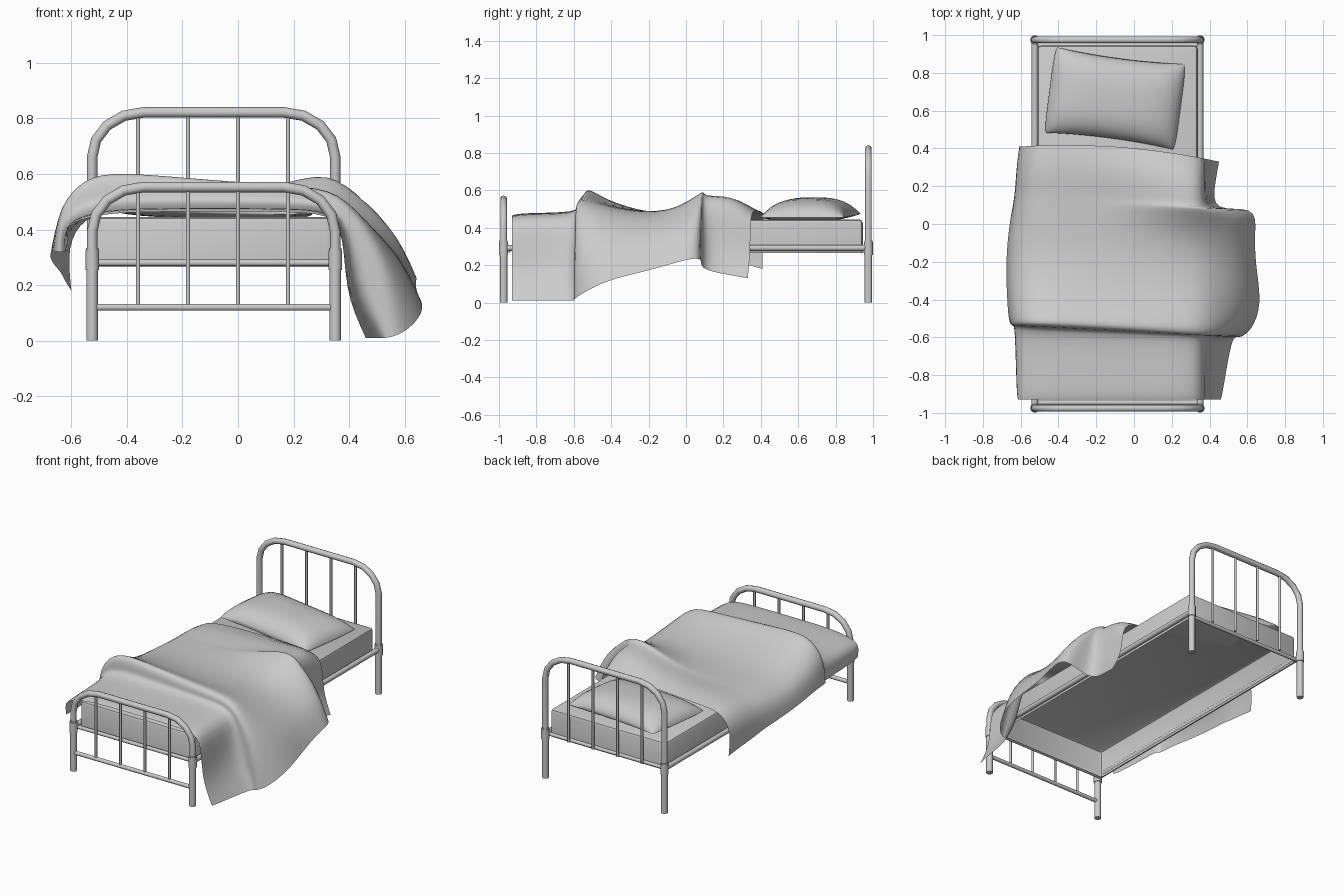
import bpy, bmesh, math
from mathutils import Matrix

if "Cube" in bpy.data.objects:
    bpy.data.objects.remove(bpy.data.objects["Cube"])

grey = bpy.data.materials.new("plain_grey")
grey.use_nodes = True
grey.diffuse_color = (0.6, 0.6, 0.6, 1)
grey.node_tree.nodes["Principled BSDF"].inputs["Base Color"].default_value = grey.diffuse_color

MID = -0.0875                       # middle of the bed frame in x
HALF = 0.4375                       # from the middle to each post
LEFT, RIGHT = MID - HALF, MID + HALF
END = 0.975                         # y of head and foot posts


def finish(name, data):
    obj = bpy.data.objects.new(name, data)
    data.materials.append(grey)
    bpy.context.collection.objects.link(obj)
    return obj


def tube(name, points, radius):
    """Round bar that follows a list of points."""
    curve = bpy.data.curves.new(name, "CURVE")
    curve.dimensions = "3D"
    curve.bevel_depth = radius
    curve.bevel_resolution = 3
    curve.use_fill_caps = True
    spline = curve.splines.new("POLY")
    spline.points.add(len(points) - 1)
    for slot, point in zip(spline.points, points):
        slot.co = (*point, 1)
    return finish(name, curve)


def mesh_object(name, bm):
    bmesh.ops.recalc_face_normals(bm, faces=bm.faces)
    mesh = bpy.data.meshes.new(name)
    bm.to_mesh(mesh)
    bm.free()
    return finish(name, mesh)


def smooth(obj, angle):
    bpy.ops.object.select_all(action="DESELECT")
    obj.select_set(True)
    bpy.context.view_layer.objects.active = obj
    bpy.ops.object.shade_smooth_by_angle(angle=math.radians(angle))


def grid_faces(bm, rows):
    for low, high in zip(rows, rows[1:]):
        for i in range(len(low) - 1):
            bm.faces.new((low[i], low[i + 1], high[i + 1], high[i]))


# Head and foot ends: arch, spindles, legs and collars
def bed_end(name, y, top, spindle_base):
    reach, drop, steps = 0.185, 0.16, 4
    corner = []
    for i in range(steps + 1):
        a = math.pi / 2 * i / steps
        corner.append((HALF - reach + reach * math.cos(a), top - drop + drop * math.sin(a)))
    side = [(HALF, 0.29)] + corner
    path = [(MID - x, y, z) for x, z in side] + [(MID + x, y, z) for x, z in reversed(side)]
    tube(name + "_arch", path, 0.019)
    for i in range(4):
        x = 0.18 * (i - 2)
        tube(name + "_spindle", [(x, y, spindle_base), (x, y, top)], 0.008)
    for x in (LEFT, RIGHT):
        tube(name + "_leg", [(x, y, 0), (x, y, 0.29)], 0.021)
        tube(name + "_collar", [(x, y, 0.255), (x, y, 0.325)], 0.025)
        tube(name + "_collar_ring", [(x, y, 0.315), (x, y, 0.333)], 0.022)
    tube(name + "_rail", [(LEFT, y * 0.97, 0.28), (RIGHT, y * 0.97, 0.28)], 0.012)


bed_end("headboard", END, 0.822, 0.28)
bed_end("footboard", -END, 0.553, 0.12)
tube("footboard_lower_bar", [(LEFT, -END, 0.12), (RIGHT, -END, 0.12)], 0.013)
for x in (LEFT, RIGHT):
    tube("side_rail", [(x, -END, 0.292), (x, END, 0.292)], 0.017)

# Mattress: rounded shell, open underneath
bm = bmesh.new()
bmesh.ops.create_cube(bm, size=1, matrix=Matrix.Translation((MID, 0.01, 0.355))
                      @ Matrix.Diagonal((0.85, 1.87, 0.18, 1)))
bmesh.ops.delete(bm, geom=[f for f in bm.faces if f.normal.z < -0.5], context="FACES_ONLY")
edges = [e for e in bm.edges if not e.is_boundary]
bmesh.ops.bevel(bm, geom=edges, offset=0.02, segments=2, affect="EDGES", profile=0.5)
smooth(mesh_object("mattress", bm), 40)

# Pillow: puffed cushion with pinched sides, slightly turned
bm = bmesh.new()
N = 16
for height in (0.096, -0.025):
    rows = []
    for j in range(N + 1):
        v = math.sin(math.pi * (j / N - 0.5))
        row = []
        for i in range(N + 1):
            u = math.sin(math.pi * (i / N - 0.5))
            puff = max(0, (1 - u ** 4) * (1 - abs(v) ** 3)) ** 0.55
            x = 0.35 * u * (1 - 0.03 * v ** 6)
            y = 0.228 * v * (1 - 0.07 * (1 - u * u))
            row.append(bm.verts.new((x, y, height * puff - 0.01 * u)))
        rows.append(row)
    grid_faces(bm, rows)
bmesh.ops.remove_doubles(bm, verts=bm.verts, dist=0.0005)
bmesh.ops.transform(bm, verts=bm.verts, matrix=Matrix.Translation((-0.1, 0.665, 0.464))
                    @ Matrix.Rotation(math.radians(-7.5), 4, "Z"))
smooth(mesh_object("pillow", bm), 60)

# Blanket rows, foot to head: y left, y right, left hem x z,
# height left middle right, right hem x z
FOLDS = [
    (-.93, -.93, -.61, .33, .465, .465, .465, .46, .01),
    (-.89, -.89, -.62, .32, .48, .48, .48, .47, .01),
    (-.54, -.58, -.63, .32, .48, .48, .48, .52, .01),
    (-.54, -.61, -.64, .32, .54, .53, .53, .55, .01),
    (-.53, -.57, -.66, .32, .64, .6, .57, .62, .04),
    (-.44, -.43, -.67, .33, .56, .52, .52, .68, .12),
    (-.2, -.2, -.68, .3, .48, .48, .48, .64, .17),
    (0, -.04, -.66, .27, .48, .48, .52, .64, .22),
    (.1, .1, -.64, .25, .48, .48, .63, .65, .25),
    (.17, .06, -.63, .23, .48, .48, .58, .41, .18),
    (.3, .22, -.62, .21, .49, .51, .59, .43, .15),
    (.41, .33, -.6, .18, .47, .48, .5, .45, .13),
]
bm = bmesh.new()
rows = []
for y_left, y_right, lx, lz, left, middle, right, rx, rz in FOLDS:
    ls, rs = (-0.555, left - 0.025), (0.385, right - 0.025)
    if rx > 0.53:                   # billowing side
        right_mid = ((rx + rs[0]) / 2 + 0.05, (rz + rs[1]) / 2 + 0.025)
    else:                           # side hanging straight down
        right_mid = (rs[0] - 0.005, rz * 0.6 + rs[1] * 0.4)
    section = [(lx, lz),
               ((lx + ls[0]) / 2 - 0.04, (lz + ls[1]) / 2 + 0.03), ls,
               (-0.44, left), (-0.08, middle), (0.26, right), rs,
               right_mid, (rx, rz)]
    row = []
    for x, z in section:
        t = (x - lx) / (rx - lx)
        bow = 0.045 * math.sin(math.pi * t) * max(0, y_left) / 0.41
        row.append(bm.verts.new((x, y_left + (y_right - y_left) * t + bow, z)))
    rows.append(row)
grid_faces(bm, rows)
blanket = mesh_object("blanket", bm)
sub = blanket.modifiers.new("soft_folds", "SUBSURF")
sub.levels = sub.render_levels = 2
sub.boundary_smooth = "PRESERVE_CORNERS"
for poly in blanket.data.polygons:
    poly.use_smooth = True
